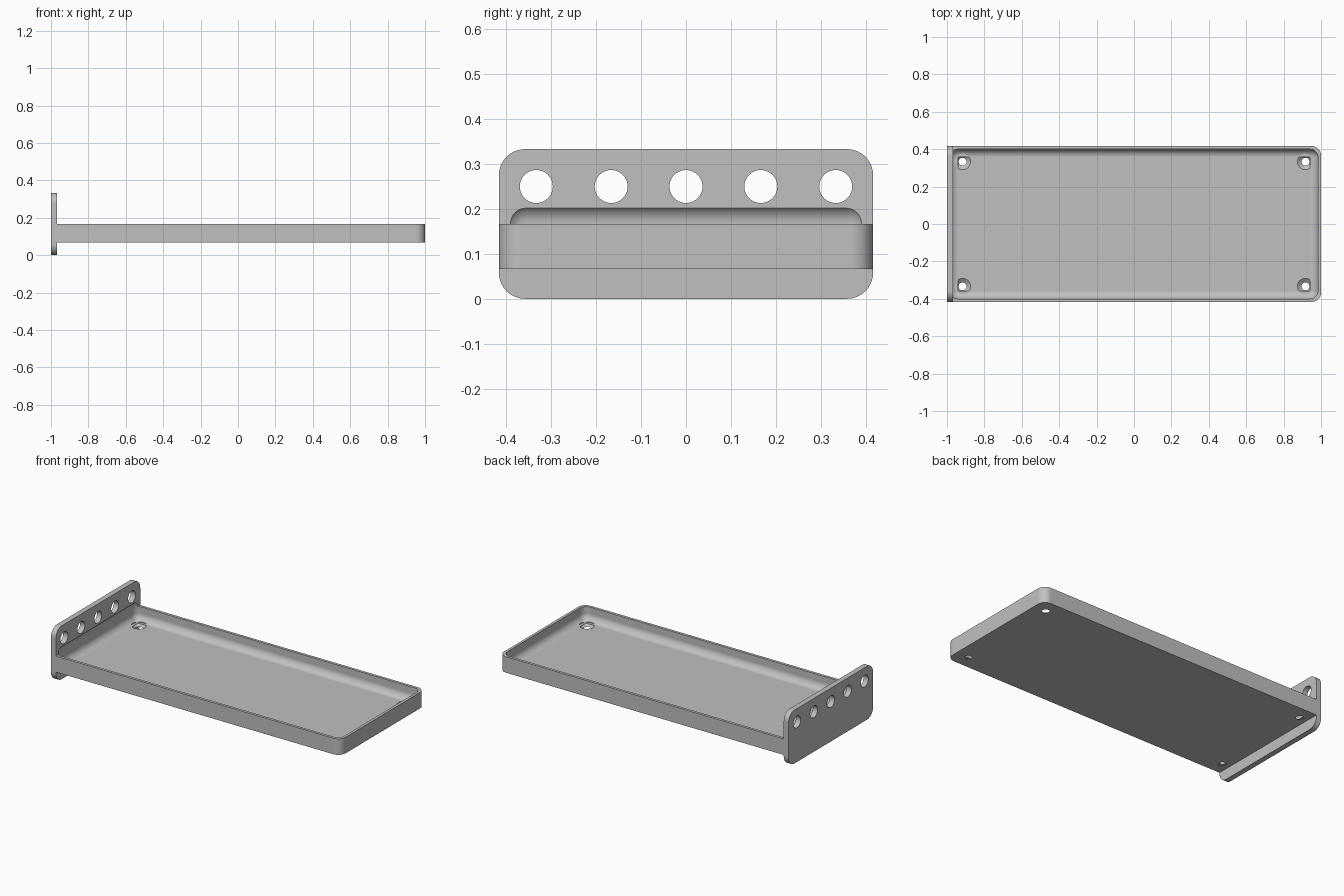
import bpy
import bmesh
import math
from mathutils import Matrix, Vector

default = bpy.data.objects.get("Cube")
if default:
    bpy.data.objects.remove(default, do_unlink=True)

HALF_W = 0.4167          # half width of tray and plate
PLATE_X = -0.9667        # inner face of the end plate
TRAY_LOW, TRAY_TOP = 0.0667, 0.1667
FLOOR = 0.0833           # top of the tray floor

grey = bpy.data.materials.new("Plain grey")
grey.use_nodes = True
colour = (0.53, 0.53, 0.53, 1)
grey.diffuse_color = colour
grey.node_tree.nodes["Principled BSDF"].inputs["Base Color"].default_value = colour


def finish(name, bm):
    bmesh.ops.recalc_face_normals(bm, faces=bm.faces[:])
    mesh = bpy.data.meshes.new(name)
    bm.to_mesh(mesh)
    bm.free()
    mesh.materials.append(grey)
    obj = bpy.data.objects.new(name, mesh)
    bpy.context.collection.objects.link(obj)
    return obj


def rounded_box(name, low, high, radius, segments, choose):
    """Box between two corners, with the chosen edges rounded."""
    bm = bmesh.new()
    bmesh.ops.create_cube(bm, size=1)
    low, high = Vector(low), Vector(high)
    for v in bm.verts:
        v.co = Vector([l + (c + 0.5) * (h - l) for l, h, c in zip(low, high, v.co)])
    edges = [e for e in bm.edges if choose(*[v.co for v in e.verts])]
    bmesh.ops.bevel(bm, geom=edges, offset=radius, offset_type='OFFSET',
                    segments=segments, profile=0.5, affect='EDGES')
    return finish(name, bm)


def add_cone(bm, r_low, r_high, z_low, z_high, matrix):
    mid = Matrix.Translation((0, 0, (z_low + z_high) / 2))
    bmesh.ops.create_cone(bm, cap_ends=True, segments=40, radius1=r_low,
                          radius2=r_high, depth=z_high - z_low, matrix=matrix @ mid)


def cut(obj, cutter):
    bpy.context.view_layer.objects.active = obj
    mod = obj.modifiers.new("Cut", 'BOOLEAN')
    mod.operation = 'DIFFERENCE'
    mod.solver = 'EXACT'
    mod.object = cutter
    bpy.ops.object.modifier_apply(modifier=mod.name)


# Tray block, rounded at the free end
tray = rounded_box("tray", (PLATE_X, -HALF_W, TRAY_LOW), (1, HALF_W, TRAY_TOP), 0.05, 10,
                   lambda a, b: a.x > 0 and b.x > 0 and abs(a.z - b.z) > 0.01)

# Upright end plate with rounded corners
plate = rounded_box("end_plate", (-1, -HALF_W, 0), (PLATE_X, HALF_W, 0.3333), 0.058, 10,
                    lambda a, b: abs(a.x - b.x) > 0.01)

# Soft-edged pocket hollows the tray and dips into the plate
pocket = rounded_box("pocket_cutter", (-0.9833, -0.4, FLOOR), (0.9833, 0.4, 0.211), 0.043, 10,
                     lambda a, b: True)
cut(tray, pocket)
cut(plate, pocket)

# Countersunk screw holes in the tray corners
cutters = [pocket]
for part, sizes in (("screw_hole", (0.021, 0.021, 0.04, 0.1)),
                    ("countersink", (0.021, 0.043, 0.0667, FLOOR)),
                    ("screw_head", (0.043, 0.043, FLOOR, 0.15))):
    bm = bmesh.new()
    for x in (-0.9167, 0.9167):
        for y in (-0.3333, 0.3333):
            add_cone(bm, *sizes, Matrix.Translation((x, y, 0)))
    cutter = finish(part + "_cutter", bm)
    cut(tray, cutter)
    cutters.append(cutter)

# Row of five round holes through the plate
bm = bmesh.new()
for i in range(-2, 3):
    place = Matrix.Translation((PLATE_X, i / 6, 0.25)) @ Matrix.Rotation(math.pi / 2, 4, 'Y')
    add_cone(bm, 0.0367, 0.0367, -0.1, 0.1, place)
holes = finish("plate_hole_cutter", bm)
cut(plate, holes)
cutters.append(holes)

for cutter in cutters:
    bpy.data.objects.remove(cutter, do_unlink=True)

# Smooth the curves and keep the flats flat
for obj in (tray, plate):
    bpy.ops.object.select_all(action='DESELECT')
    obj.select_set(True)
    bpy.context.view_layer.objects.active = obj
    bpy.ops.object.shade_smooth_by_angle(angle=math.radians(30))
    weighted = obj.modifiers.new("Flat normals", 'WEIGHTED_NORMAL')
    weighted.keep_sharp = True
